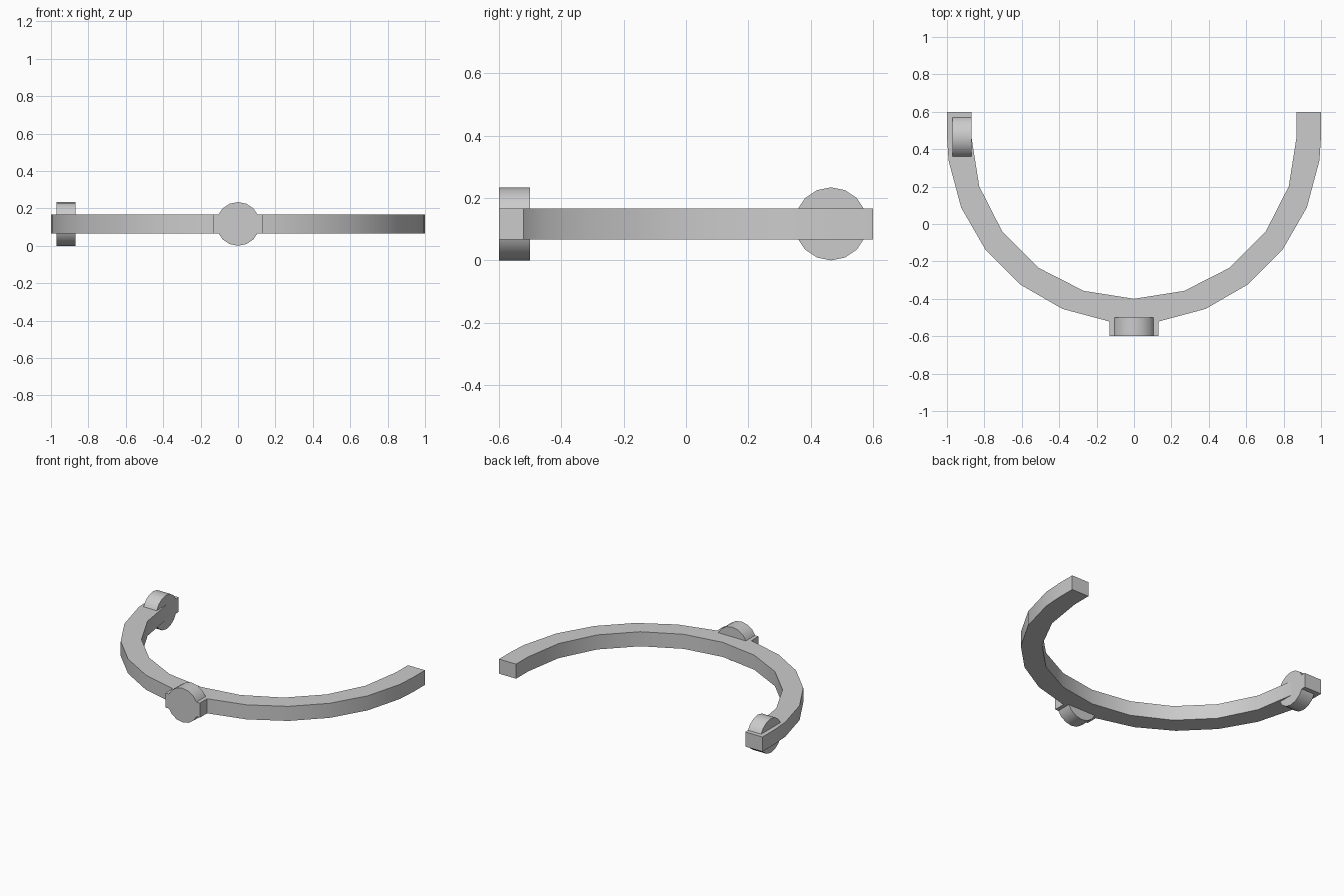
import bpy, bmesh, math
from mathutils import Matrix

cube = bpy.data.objects.get("Cube")
if cube:
    bpy.data.objects.remove(cube)

grey = bpy.data.materials.new("light_grey")
grey.use_nodes = True
colour = (0.6, 0.6, 0.6, 1)
grey.diffuse_color = colour
grey.node_tree.nodes["Principled BSDF"].inputs["Base Color"].default_value = colour

MID_Z = 0.117      # height of the band's centre line
ARC_Y = 0.47       # centre of the arc
END_Y = 0.6        # straight tips reach this far back


def finish(name, bm):
    bmesh.ops.recalc_face_normals(bm, faces=bm.faces)
    mesh = bpy.data.meshes.new(name)
    bm.to_mesh(mesh)
    bm.free()
    mesh.materials.append(grey)
    obj = bpy.data.objects.new(name, mesh)
    bpy.context.collection.objects.link(obj)
    bpy.ops.object.select_all(action='DESELECT')
    obj.select_set(True)
    bpy.context.view_layer.objects.active = obj
    bpy.ops.object.shade_smooth_by_angle(angle=math.radians(32))
    return obj


def arc(radius, angles):
    return [(radius * math.sin(math.radians(a)),
             ARC_Y - radius * math.cos(math.radians(a))) for a in angles]


def disc(name, location, axis):
    # Short round peg, 0.1 thick
    bm = bmesh.new()
    turn = Matrix.Rotation(math.pi / 2, 4, axis)
    bmesh.ops.create_cone(bm, cap_ends=True, segments=16, radius1=0.117,
                          radius2=0.117, depth=0.1,
                          matrix=Matrix.Translation(location) @ turn)
    return finish(name, bm)


# Curved band with straight tips, extruded from its outline
outer_angles = [-90] + [-82.5 + 15 * i for i in range(12)] + [90]
inner_angles = [90 - 18 * i for i in range(11)]
outline = ([(-1, END_Y)] + arc(1, outer_angles) + [(1, END_Y), (0.87, END_Y)]
           + arc(0.87, inner_angles) + [(-0.87, END_Y)])
bm = bmesh.new()
face = bm.faces.new([bm.verts.new((x, y, MID_Z - 0.05)) for x, y in outline])
top = bmesh.ops.extrude_face_region(bm, geom=[face])["geom"]
bmesh.ops.translate(bm, vec=(0, 0, 0.1),
                    verts=[v for v in top if isinstance(v, bmesh.types.BMVert)])
finish("curved_band", bm)

# Square mount on the front of the band
bm = bmesh.new()
bmesh.ops.create_cube(bm, size=1, matrix=Matrix.Translation((0, -0.55, MID_Z))
                      @ Matrix.Diagonal((0.26, 0.1, 0.1, 1)))
finish("front_mount", bm)

# Round pegs at the front and near the right tip
disc("front_disc", (0, -0.55, MID_Z), 'X')
disc("right_disc", (-0.92, 0.465, MID_Z), 'Y')
